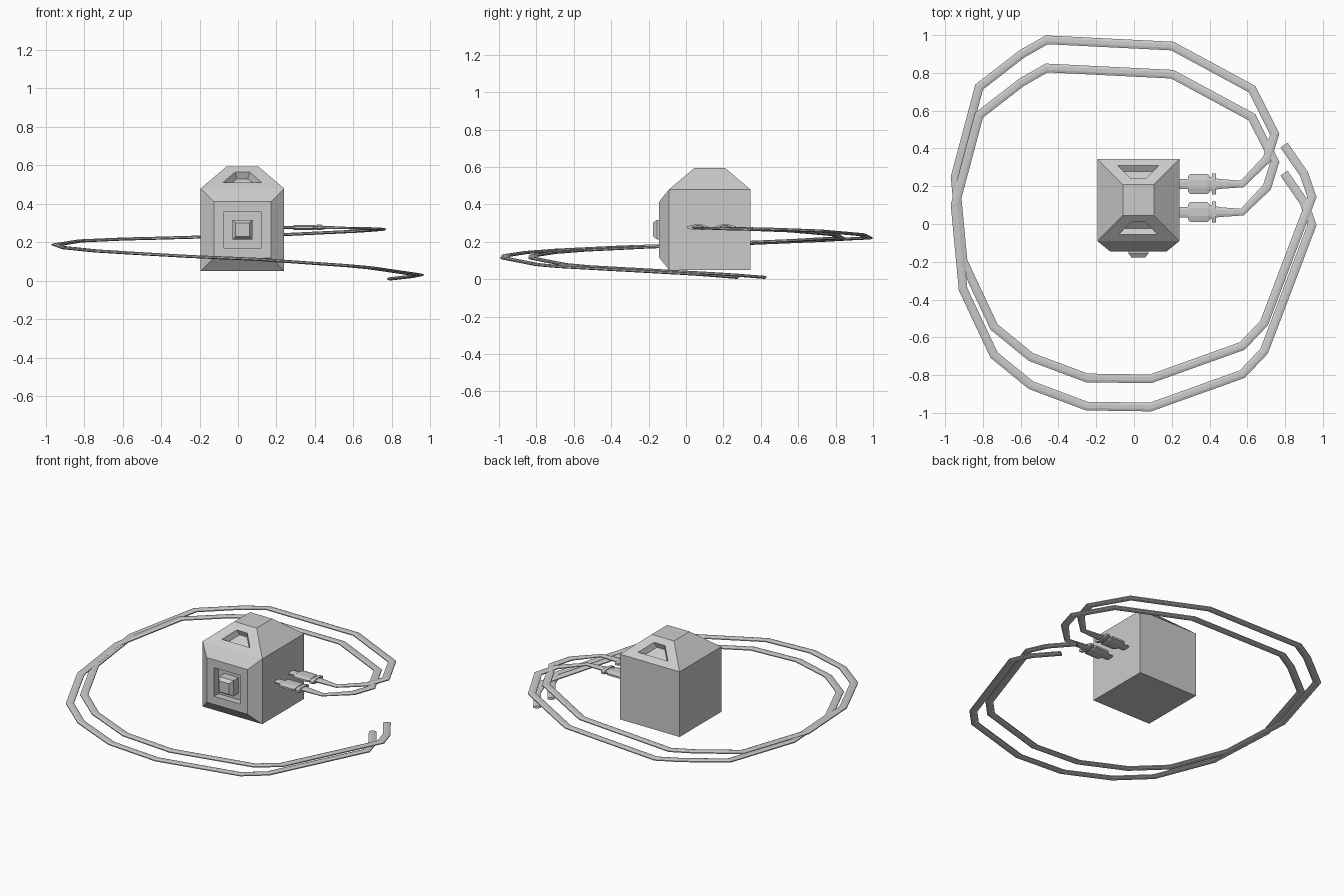
import bpy, bmesh
from math import cos, sin, pi
from mathutils import Vector

if "Cube" in bpy.data.objects:
    bpy.data.objects.remove(bpy.data.objects["Cube"])


def finish(bm, name):
    bmesh.ops.recalc_face_normals(bm, faces=bm.faces[:])
    me = bpy.data.meshes.new(name)
    bm.to_mesh(me)
    bm.free()
    ob = bpy.data.objects.new(name, me)
    bpy.context.collection.objects.link(ob)
    return ob


def step(bm, face, scale, move=(0, 0, 0)):
    """Extrude one face, scale it about its centre and move it."""
    new = bmesh.ops.extrude_discrete_faces(bm, faces=[face])['faces'][0]
    c = new.calc_center_median()
    for v in new.verts:
        v.co = c + (v.co - c) * scale + Vector(move)
    return new


def facing(bm, d):
    bm.normal_update()
    return max(bm.faces, key=lambda f: f.normal.dot(Vector(d)))


def sweep(name, pts, widths, flat, sides=8):
    """Flattened tube with mitred corners along a path."""
    bm = bmesh.new()
    pts = [Vector(p) for p in pts]
    rings = []
    for i, p in enumerate(pts):
        a = (p - pts[i - 1]) if i else (pts[1] - p)
        b = (pts[i + 1] - p) if i < len(pts) - 1 else a
        a, b = a.to_2d(), b.to_2d()
        a = a.normalized() if a.length > 1e-6 else Vector((1, 0))
        b = b.normalized() if b.length > 1e-6 else Vector((1, 0))
        t = (a + b).normalized()
        side = Vector((-t.y, t.x, 0)) / max(t.dot(a), 0.5)
        r = widths[i] / 2 / cos(pi / sides)
        ring = []
        for k in range(sides):
            ang = 2 * pi * (k + 0.5) / sides
            ring.append(bm.verts.new(p + side * r * cos(ang) + Vector((0, 0, r * flat * sin(ang)))))
        rings.append(ring)
    for r0, r1 in zip(rings, rings[1:]):
        for k in range(sides):
            j = (k + 1) % sides
            bm.faces.new((r0[k], r0[j], r1[j], r1[k]))
    bm.faces.new(rings[0])
    bm.faces.new(rings[-1])
    return finish(bm, name)


# Housing: box with tapered roof and tapered front panel
bm = bmesh.new()
bmesh.ops.create_cube(bm, size=1)
for v in bm.verts:
    v.co = Vector((0.023 + v.co.x * 0.435, 0.127 + v.co.y * 0.435, 0.265 + v.co.z * 0.43))
front, top = facing(bm, (0, -1, 0)), facing(bm, (0, 0, 1))
step(bm, top, 0.375, (0, 0, 0.115))
panel = step(bm, front, 0.685, (0, -0.055, 0))

# Square recess with a knob in the middle of the panel
rim = step(bm, panel, 0.64)
floor = step(bm, rim, 1, (0, 0.045, 0))
base = step(bm, floor, 0.55)
knob = step(bm, base, 1, (0, -0.055, 0))
step(bm, knob, 0.7, (0, -0.022, 0))

# Sunken vents on the front and back roof slopes
for s, size in ((-1, 0.47), (1, 0.5)):
    slope = facing(bm, (0, s * 0.63, 0.77))
    n = slope.normal.copy()
    step(bm, step(bm, slope, size), 0.72, n * -0.035)
finish(bm, "housing")

# Hose route, descending in one loop around the housing
path = [(.435, .212, .277), (.573, .212, .274), (.704, .344, .270), (.745, .476, .267),
        (.625, .714, .258), (.203, .942, .238), (-.462, .975, .220), (-.594, .90, .217),
        (-.82, .725, .207), (-.947, .249, .187), (-.905, -.196, .172), (-.741, -.545, .155),
        (-.546, -.704, .143), (-.25, -.815, .126), (.087, -.82, .112), (.573, -.646, .078),
        (.689, -.524, .067), (.942, .143, .030), (.90, .265, .022), (.794, .418, .010)]
# Connector profile: x position and width
plug = [(.235, .055), (.287, .055), (.287, .085), (.297, .105), (.39, .105), (.40, .085),
        (.40, .075), (.412, .075), (.412, .11), (.435, .11), (.435, .06), (.445, .058)]

for label, dy in (("back", 0), ("front", -0.149)):
    hose = [(x, y + dy, z) for x, y, z in path]
    sweep(label + "_hose", hose, [.055, .035] + [.046] * (len(path) - 2), 0.34)
    sweep(label + "_connector", [(x, .212 + dy, .277) for x, w in plug],
          [w for x, w in plug], 0.26)
